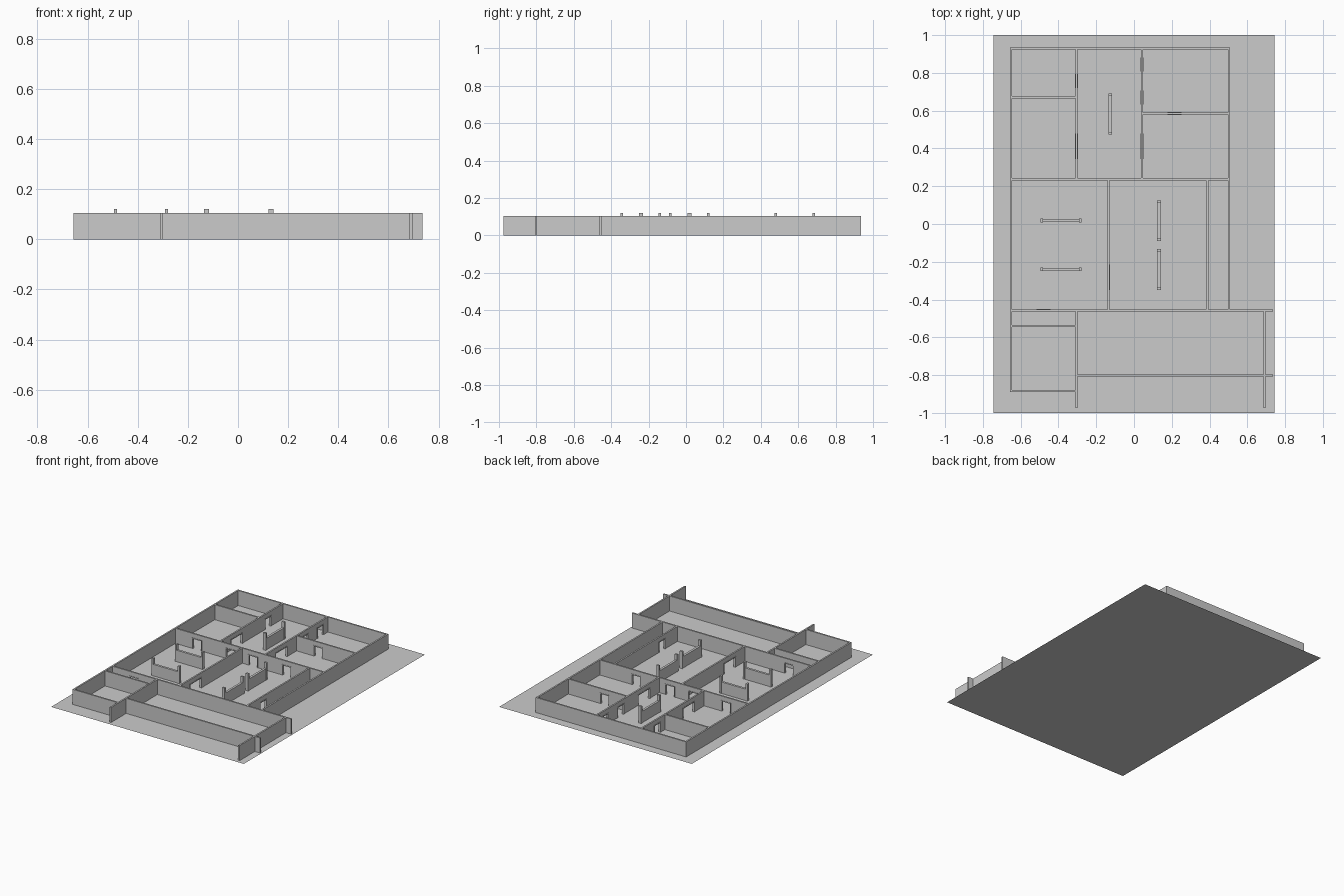
import bpy, bmesh
from mathutils import Matrix

if "Cube" in bpy.data.objects:
    bpy.data.objects.remove(bpy.data.objects["Cube"])

H, T = 0.105, 0.011          # wall height and thickness
DOOR_H, JAMB = 0.075, 0.006  # door opening height and frame width


def add_box(bm, x0, x1, y0, y1, z0, z1):
    m = Matrix.Translation(((x0 + x1) / 2, (y0 + y1) / 2, (z0 + z1) / 2))
    m = m @ Matrix.Diagonal((x1 - x0, y1 - y0, z1 - z0, 1))
    bmesh.ops.create_cube(bm, size=1, matrix=m)


def run_box(bm, axis, c, a, b, z0, z1, t):
    # box running from a to b along the axis, centred on c across it
    if axis == 'x':
        add_box(bm, a, b, c - t / 2, c + t / 2, z0, z1)
    else:
        add_box(bm, c - t / 2, c + t / 2, a, b, z0, z1)


def finish(bm, name):
    mesh = bpy.data.meshes.new(name)
    bm.to_mesh(mesh)
    bm.free()
    ob = bpy.data.objects.new(name, mesh)
    bpy.context.collection.objects.link(ob)
    return ob


def wall(name, axis, c, a, b, doors=()):
    bm = bmesh.new()
    pos = a
    for d0, d1 in sorted(doors):
        run_box(bm, axis, c, pos, d0, 0, H, T)
        run_box(bm, axis, c, d0, d1, DOOR_H, H, T)
        pos = d1
    run_box(bm, axis, c, pos, b, 0, H, T)
    finish(bm, name)
    for i, (d0, d1) in enumerate(sorted(doors)):
        # door frame: two jambs and a head
        bm = bmesh.new()
        run_box(bm, axis, c, d0, d0 + JAMB, 0, DOOR_H, T + 0.004)
        run_box(bm, axis, c, d1 - JAMB, d1, 0, DOOR_H, T + 0.004)
        run_box(bm, axis, c, d0, d1, DOOR_H - JAMB, DOOR_H, T + 0.004)
        finish(bm, f"{name}_door_frame_{i + 1}")


def divider(name, axis, c, a, b):
    # low free-standing partition with a taller post at each end
    bm = bmesh.new()
    run_box(bm, axis, c, a + 0.012, b - 0.012, 0, 0.08, 0.016)
    run_box(bm, axis, c, a, a + 0.013, 0, 0.12, 0.02)
    run_box(bm, axis, c, b - 0.013, b, 0, 0.12, 0.02)
    finish(bm, name)


# floor sheet
bm = bmesh.new()
bmesh.ops.create_grid(bm, x_segments=1, y_segments=1, size=1,
                      matrix=Matrix.Diagonal((0.745, 1, 1, 1)))
finish(bm, "floor")

# walls running front to back
e = T / 2
wall("left_wall", 'y', -0.651, -0.885 - e, 0.93 + e)
wall("back_left_wall", 'y', -0.305, 0.237, 0.93, [(0.345, 0.48), (0.72, 0.795)])
wall("back_middle_wall", 'y', 0.042, 0.237, 0.93,
     [(0.345, 0.48), (0.632, 0.707), (0.807, 0.882)])
wall("right_wall", 'y', 0.502, -0.457, 0.93 + e)
wall("centre_wall", 'y', -0.134, -0.457, 0.237, [(-0.35, -0.215)])
wall("corridor_wall", 'y', 0.388, -0.457, 0.237, [(-0.32, -0.245)])
wall("front_left_wall", 'y', -0.305, -0.975, -0.457)
wall("front_right_wall", 'y', 0.69, -0.975, -0.457)

# walls running left to right
wall("back_wall", 'x', 0.93, -0.651, 0.502)
wall("back_left_cross_wall", 'x', 0.671, -0.651, -0.305)
wall("back_right_cross_wall", 'x', 0.585, 0.042, 0.502, [(0.177, 0.252)])
wall("middle_cross_wall", 'x', 0.237, -0.651, 0.502,
     [(-0.517, -0.442), (-0.258, -0.183), (-0.083, -0.008), (0.177, 0.252)])
wall("front_cross_wall", 'x', -0.457, -0.651, 0.735, [(-0.517, -0.442)])
wall("front_room_back_wall", 'x', -0.541, -0.651, -0.305)
wall("front_room_front_wall", 'x', -0.885, -0.651, -0.305)
wall("front_wall", 'x', -0.802, -0.305, 0.735)

# free-standing dividers
divider("hall_divider", 'y', -0.126, 0.473, 0.69)
divider("right_room_divider_back", 'y', 0.132, -0.09, 0.125)
divider("right_room_divider_front", 'y', 0.132, -0.35, -0.133)
divider("left_room_divider_back", 'x', 0.019, -0.495, -0.279)
divider("left_room_divider_front", 'x', -0.24, -0.495, -0.279)
